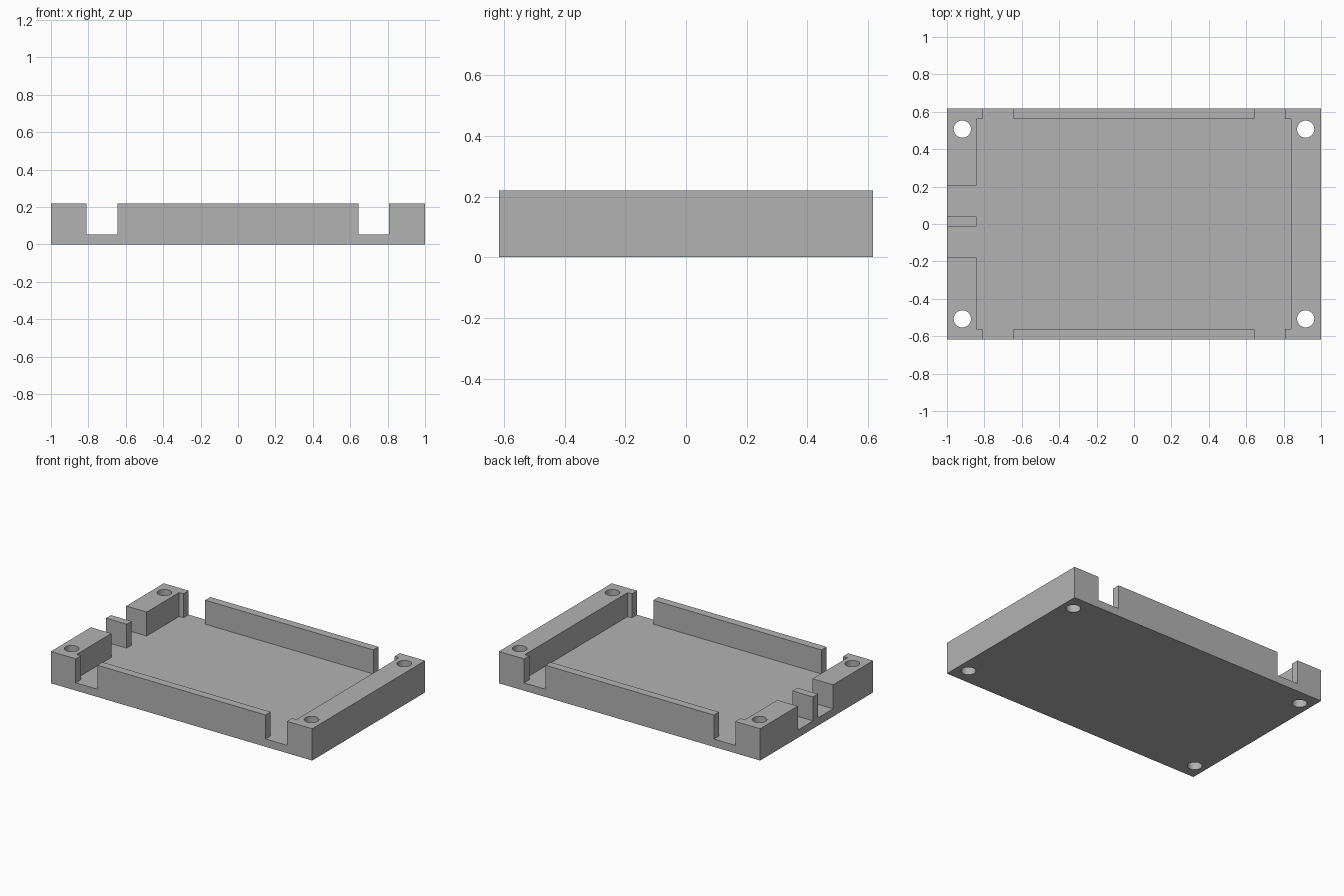
import bpy

default = bpy.data.objects.get("Cube")
if default:
    bpy.data.objects.remove(default, do_unlink=True)

HALF_Y, HEIGHT, FLOOR = 0.617, 0.22, 0.054
OVER = 0.1  # how far cutters reach past the body

grey = bpy.data.materials.new("mid grey")
grey.use_nodes = True
colour = (0.45, 0.45, 0.45, 1)
grey.diffuse_color = colour
grey.node_tree.nodes["Principled BSDF"].inputs["Base Color"].default_value = colour


def box(name, x, y, z):
    """Box from (min, max) ranges on each axis."""
    bpy.ops.mesh.primitive_cube_add(size=1)
    ob = bpy.context.object
    ob.name = name
    ob.location = [(r[0] + r[1]) / 2 for r in (x, y, z)]
    ob.scale = [r[1] - r[0] for r in (x, y, z)]
    bpy.ops.object.transform_apply(location=True, rotation=False, scale=True)
    ob.data.materials.append(grey)
    return ob


# Solid block the tray is cut from
tray = box("tray", (-1, 1), (-HALF_Y, HALF_Y), (0, HEIGHT))
above_floor = (FLOOR, HEIGHT + OVER)
across = (-HALF_Y - OVER, HALF_Y + OVER)

cutters = [
    # Main recess
    box("recess_cutter", (-0.843, 0.84), (-0.561, 0.561), above_floor),
    # Notches through both long walls
    box("right_notch_cutter", (-0.81, -0.645), across, above_floor),
    box("left_notch_cutter", (0.643, 0.807), across, above_floor),
    # Two connector slots in the right end wall
    box("back_slot_cutter", (-1 - OVER, -0.8), (0.04, 0.206), above_floor),
    box("front_slot_cutter", (-1 - OVER, -0.8), (-0.18, -0.014), above_floor),
]

# Screw holes in the four corners
for sx in (-1, 1):
    for sy in (-1, 1):
        bpy.ops.mesh.primitive_cylinder_add(
            vertices=48, radius=0.046, depth=1, location=(sx * 0.918, sy * 0.507, 0))
        hole = bpy.context.object
        hole.name = "screw_hole_cutter"
        hole.data.materials.append(grey)
        cutters.append(hole)

# Cut everything out, then discard the cutters
bpy.ops.object.select_all(action="DESELECT")
bpy.context.view_layer.objects.active = tray
tray.select_set(True)
for cutter in cutters:
    cutter.hide_render = True
    mod = tray.modifiers.new(cutter.name, "BOOLEAN")
    mod.operation = "DIFFERENCE"
    mod.solver = "EXACT"
    mod.object = cutter
    bpy.ops.object.modifier_apply(modifier=mod.name)
    bpy.data.objects.remove(cutter, do_unlink=True)

bpy.ops.object.shade_smooth_by_angle()
